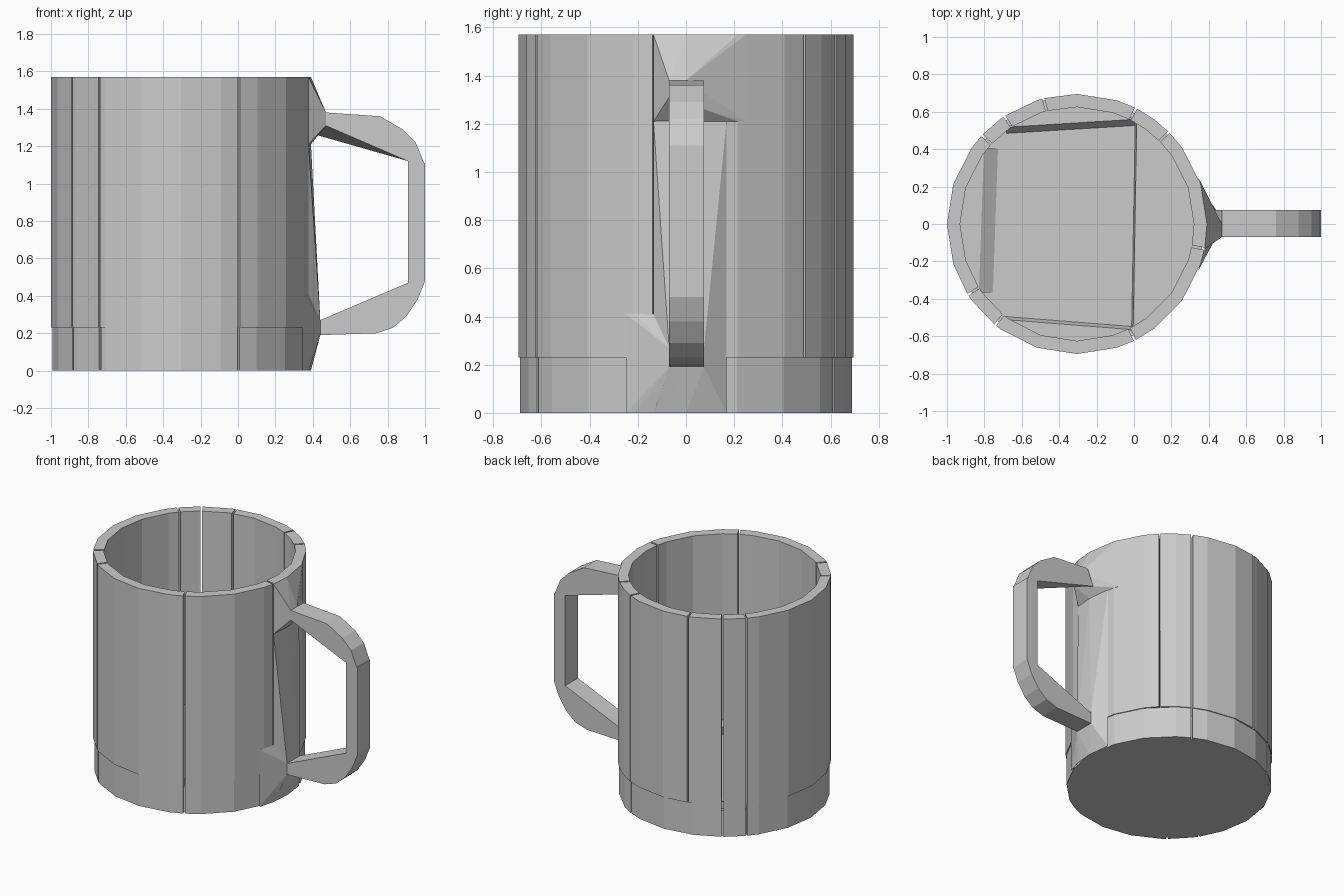
import bpy
import bmesh
from math import radians, cos, sin

if "Cube" in bpy.data.objects:
    bpy.data.objects.remove(bpy.data.objects["Cube"])

CX = -0.305            # mug axis
R_OUT, R_IN = 0.695, 0.625
HEIGHT, BASE = 1.57, 0.23
STEP = 18              # degrees per facet

clay = bpy.data.materials.new("plain grey")
clay.use_nodes = True
GREY = (0.6, 0.6, 0.6, 1)
clay.diffuse_color = GREY
clay.node_tree.nodes["Principled BSDF"].inputs["Base Color"].default_value = GREY


def finish(bm, name):
    bmesh.ops.recalc_face_normals(bm, faces=bm.faces)
    mesh = bpy.data.meshes.new(name)
    bm.to_mesh(mesh)
    bm.free()
    mesh.materials.append(clay)
    obj = bpy.data.objects.new(name, mesh)
    bpy.context.scene.collection.objects.link(obj)
    return obj


def hull(name, points):
    """Convex solid around a set of points."""
    bm = bmesh.new()
    verts = [bm.verts.new(p) for p in points]
    res = bmesh.ops.convex_hull(bm, input=verts)
    junk = {v for v in res["geom_interior"] + res["geom_unused"]
            if isinstance(v, bmesh.types.BMVert)}
    bmesh.ops.delete(bm, geom=list(junk), context='VERTS')
    bmesh.ops.dissolve_limit(bm, angle_limit=radians(0.5),
                             verts=bm.verts, edges=bm.edges)
    return finish(bm, name)


def arc(start, end, radius, z):
    """Faceted arc round the mug axis, angles in degrees."""
    inner = [a for a in range(-360, 721, STEP) if start + 1 < a < end - 1]
    return [(CX + radius * cos(radians(a)), radius * sin(radians(a)), z)
            for a in [start, *inner, end]]


def wall_panel(name, start, end, z0, z1, r_out):
    """Curved wall piece between two angles."""
    bm = bmesh.new()
    loops = [[bm.verts.new(p) for p in arc(start, end, r, z)]
             for r, z in ((r_out, z0), (r_out, z1), (R_IN, z1), (R_IN, z0))]
    for i in range(4):
        a, b = loops[i], loops[(i + 1) % 4]
        for j in range(len(a) - 1):
            bm.faces.new((a[j], a[j + 1], b[j + 1], b[j]))
    for k in (0, -1):
        bm.faces.new([loop[k] for loop in loops])
    return finish(bm, name)


def wall_ring(name, slits, z0, z1, r_out):
    """Ring of panels with a narrow slit at each angle."""
    gap = 0.5
    for i, a in enumerate(slits):
        b = slits[i + 1] if i + 1 < len(slits) else slits[0] + 360
        wall_panel(f"{name}_{i + 1}", a + gap, b - gap, z0, z1, r_out)


# Walls: the lower ring is set back slightly
lower_slits = [63, 124, 137, 213, 231, 296.5]
upper_slits = sorted(lower_slits + [45, 105, 349])
wall_ring("lower_wall", lower_slits, 0, BASE, R_OUT - 0.007)
wall_ring("upper_wall", upper_slits, BASE, HEIGHT, R_OUT)

# Floor and the straight-edged shelves around it
hull("floor", arc(0, 342, 0.675, 0) + arc(0, 342, 0.675, 0.18))
for side, start, end, lean in (("back", 61, 126, (0, -0.04)),
                               ("left", 141, 215, (0.09, 0)),
                               ("front", 233, 298, (0, 0.02)),
                               ("right", -62, 60, (-0.01, 0))):
    top = arc(start, end, 0.64, BASE)
    low = arc(start, end, 0.64, 0.1)
    toe = [(x + lean[0], y + lean[1], 0.17) for x, y, z in (top[0], top[-1])]
    hull(f"{side}_shelf", top + low + toe)


# Handle: three convex bars
def bar(name, profile, extra=()):
    pts = [(x, y, z) for x, z in profile for y in (-0.07, 0.075)]
    return hull(name, pts + list(extra))


bar("handle_upper_arm", [(0.47, 1.38), (0.76, 1.36), (0.88, 1.29), (0.95, 1.22),
                         (0.995, 1.11), (0.91, 1.12), (0.47, 1.31)],
    [(0.42, 0.075, 1.26)])
bar("handle_grip", [(0.91, 1.12), (1, 1.11), (1, 0.48), (0.91, 0.47)])
bar("handle_lower_arm", [(0.44, 0.27), (0.91, 0.47), (1, 0.48), (0.96, 0.38),
                         (0.9, 0.29), (0.83, 0.23), (0.74, 0.2), (0.44, 0.19)])


# Mounts that blend the handle ends into the wall
def mount(name, start, end, z0, z1, tip):
    base = arc(start, end, R_OUT, z0) + arc(start, end, R_OUT, z1)
    return hull(name, base + tip)


upper_tip = [(0.47, -0.07, 1.38), (0.47, 0, 1.38), (0.43, 0.075, 1.38),
             (0.47, -0.07, 1.31), (0.42, 0.075, 1.26)]
lower_tip = [(0.44, y, z) for y in (-0.07, 0.075) for z in (0.19, 0.27)]
mount("upper_mount", -11.2, 21, 1.21, HEIGHT, upper_tip)
mount("middle_mount", -11.2, 14, 0, 1.21, lower_tip)
mount("lower_mount", -21, -11, 0, 0.41, lower_tip)
